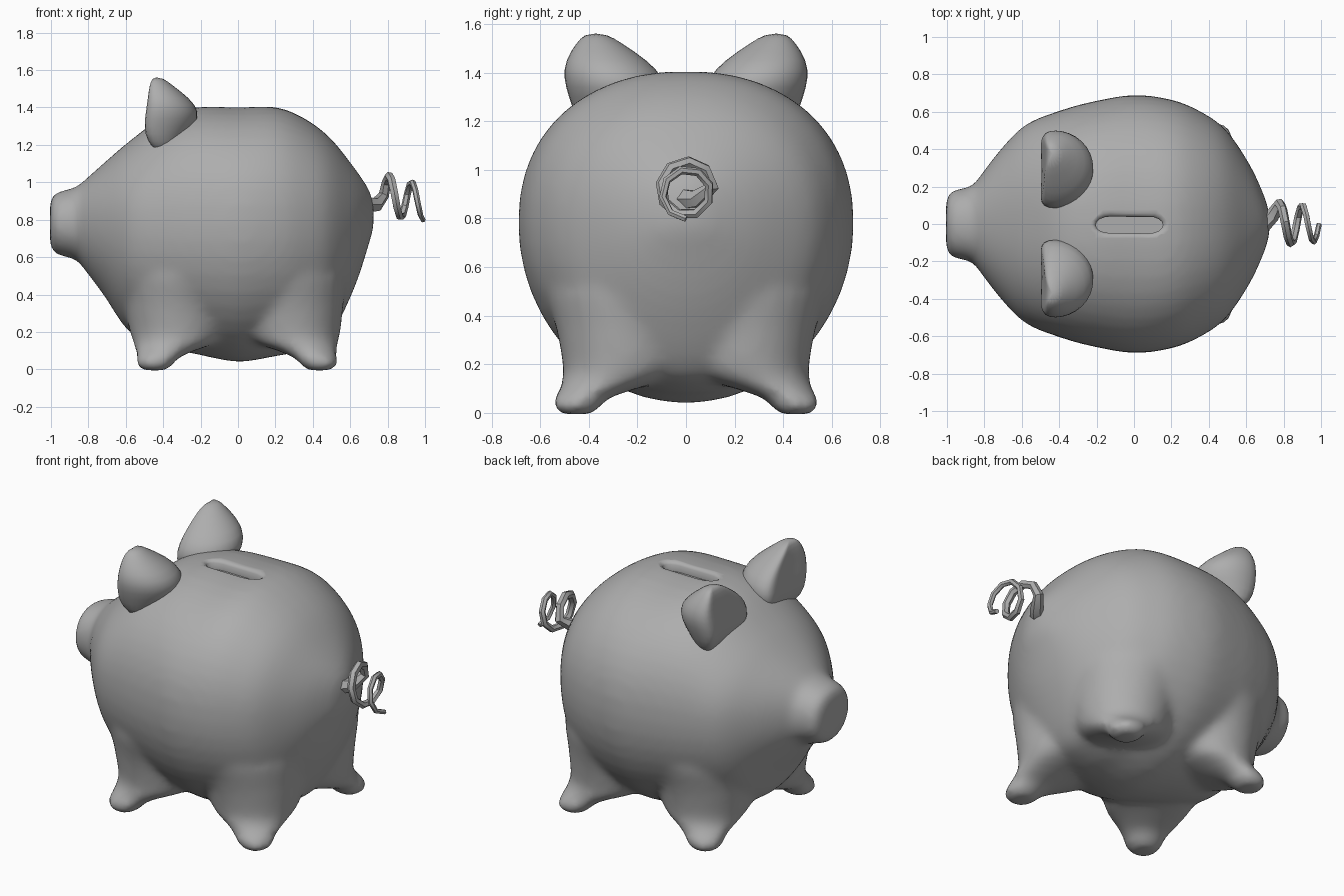
import bpy, bmesh, math
from mathutils import Vector

cube = bpy.data.objects.get("Cube")
if cube:
    bpy.data.objects.remove(cube, do_unlink=True)

clay = bpy.data.materials.new("grey clay")
clay.use_nodes = True
GREY = (0.42, 0.42, 0.42, 1)
clay.diffuse_color = GREY
clay.node_tree.nodes["Principled BSDF"].inputs["Base Color"].default_value = GREY


def loft(bm, rings):
    """Closed skin over a list of equal-length point rings."""
    rows = [[bm.verts.new(p) for p in ring] for ring in rings]
    n = len(rows[0])
    for a, b in zip(rows, rows[1:]):
        for i in range(n):
            j = (i + 1) % n
            bm.faces.new((a[i], a[j], b[j], b[i]))
    bm.faces.new(rows[0][::-1])
    bm.faces.new(rows[-1])


def refine(rows, steps=4):
    """Catmull-Rom rows between the given ones."""
    out = []
    last = len(rows) - 1
    for i in range(last):
        a, b, c, d = (rows[max(0, min(last, i + k))] for k in (-1, 0, 1, 2))
        for s in range(steps):
            t = s / steps
            out.append([q + t / 2 * (r - p + t * (2 * p - 5 * q + 4 * r - w
                                                  + t * (3 * q - p - 3 * r + w)))
                        for p, q, r, w in zip(a, b, c, d)])
    return out + [rows[-1]]


def add_object(name, bm):
    bmesh.ops.recalc_face_normals(bm, faces=bm.faces)
    mesh = bpy.data.meshes.new(name)
    bm.to_mesh(mesh)
    bm.free()
    mesh.materials.append(clay)
    obj = bpy.data.objects.new(name, mesh)
    bpy.context.collection.objects.link(obj)
    return obj


def finish(obj, angle):
    """Bake modifiers and curves, then shade smooth."""
    bpy.ops.object.select_all(action='DESELECT')
    obj.select_set(True)
    bpy.context.view_layer.objects.active = obj
    bpy.ops.object.convert(target='MESH')
    bpy.ops.object.shade_smooth_by_angle(angle=math.radians(angle))


def angles(n):
    return [2 * math.pi * i / n for i in range(n)]


# Body and snout: x, top, bottom, half width; widest at MID
MID = 0.78
SNOUT = [(-1.005, 0.905, 0.655, 0.13), (-0.978, 0.943, 0.617, 0.178),
         (-0.92, 0.96, 0.6, 0.19)]
BARREL = [
    (-0.86, 0.975, 0.585, 0.205), (-0.72, 1.10, 0.4, 0.39), (-0.58, 1.22, 0.2, 0.53),
    (-0.4, 1.35, 0.12, 0.605), (-0.22, 1.402, 0.08, 0.655), (0, 1.402, 0.04, 0.69),
    (0.2, 1.402, 0.07, 0.665), (0.35, 1.345, 0.1, 0.605), (0.49, 1.24, 0.175, 0.505),
    (0.62, 1.08, 0.43, 0.315), (0.7, 0.96, 0.67, 0.14), (0.725, 0.88, 0.76, 0.05),
]


def body_ring(x, top, bottom, width):
    ring = []
    for a in angles(48):
        c, s = math.cos(a), math.sin(a)
        if s > 0:
            c = math.copysign(abs(c) ** 0.9, c)
            ring.append((x, width * c, MID + (top - MID) * s ** 0.9))
        else:
            ring.append((x, width * c, MID + (MID - bottom) * s))
    return ring


bm = bmesh.new()
loft(bm, [body_ring(*row) for row in SNOUT + refine(BARREL)])

# Legs: height, x offset, y offset, radius; wide haunches tapering to small feet
LEG = [
    (-0.006, 0.435, 0.45, 0.06), (0.02, 0.435, 0.45, 0.095), (0.06, 0.415, 0.43, 0.115),
    (0.1, 0.37, 0.36, 0.16), (0.14, 0.315, 0.29, 0.22), (0.2, 0.29, 0.25, 0.258),
    (0.35, 0.265, 0.235, 0.3), (0.55, 0.2, 0.2, 0.387), (0.78, 0.15, 0.15, 0.37),
]
for sx in (-1, 1):
    for sy in (-1, 1):
        rings = []
        for z, cx, cy, r in refine(LEG, 3):
            lean = -0.01 - 0.1 * z if sx < 0 else 0
            rings.append([(sx * cx + lean + r * math.cos(a), sy * cy + r * math.sin(a), z)
                          for a in angles(28)])
        loft(bm, rings)
body = add_object("body", bm)

remesh = body.modifiers.new("blend", 'REMESH')
remesh.mode = 'VOXEL'
remesh.voxel_size = 0.022
soften = body.modifiers.new("soften", 'SMOOTH')
soften.factor = 0.5
soften.iterations = 11

# Coin slot: flared cutter with narrowed ends
bm = bmesh.new()
SLOT = [(1.345, 0.0), (1.385, 0.0), (1.394, 0.008), (1.41, 0.035), (1.5, 0.04)]
rings = []
for z, grow in SLOT:
    ring = []
    for a in angles(16):
        end = math.copysign(0.1, math.cos(a + 0.01))
        ring.append((-0.025 + end + (0.08 + grow) * math.cos(a),
                     (0.045 + grow) * math.sin(a) - 0.005, z))
    rings.append(ring)
loft(bm, rings)
cutter = add_object("slot_cutter", bm)
cutter.hide_render = True
cut = body.modifiers.new("coin slot", 'BOOLEAN')
cut.operation = 'DIFFERENCE'
cut.solver = 'EXACT'
cut.object = cutter
finish(body, 45)
bpy.data.objects.remove(cutter, do_unlink=True)

# Ears: height, inner y, outer y, front x, back x; flattened front
EAR = [
    (1.14, 0.2, 0.4, -0.42, -0.33), (1.22, 0.12, 0.46, -0.505, -0.29),
    (1.3, 0.07, 0.487, -0.525, -0.22), (1.38, 0.085, 0.51, -0.515, -0.2),
    (1.45, 0.155, 0.5, -0.5, -0.255), (1.52, 0.26, 0.455, -0.483, -0.35),
    (1.562, 0.33, 0.415, -0.46, -0.405),
]
for name, side in (("ear_left", 1), ("ear_right", -1)):
    bm = bmesh.new()
    rings = []
    for z, y0, y1, front, back in EAR:
        middle = front + 0.3 * (back - front)
        ring = []
        for a in angles(16):
            s = math.sin(a)
            if s > 0:
                x = middle + (back - middle) * s
            else:
                x = middle + (front - middle) * min(1, 1.9 * -s) * (1 + 0.3 * s)
            ring.append((x, side * ((y0 + y1) / 2 + (y1 - y0) / 2 * math.cos(a)), z))
        rings.append(ring)
    loft(bm, rings)
    ear = add_object(name, bm)
    ear.modifiers.new("round", 'SUBSURF').levels = 1
    finish(ear, 60)

# Tail: tapering corkscrew on a thick root
points = [Vector((0.68, -0.01, 0.88)), Vector((0.74, 0.045, 0.88))]
STEPS = 15
for i in range(STEPS + 1):
    t = i / STEPS
    a = math.pi * (3.5 * t - 0.5)
    radius = 0.108 - 0.014 * t
    points.append(Vector((0.78 + 0.21 * t, -radius * math.sin(a),
                          0.932 - 0.04 * t + radius * math.cos(a))))
curve = bpy.data.curves.new("tail", 'CURVE')
curve.dimensions = '3D'
curve.bevel_depth = 0.024
curve.bevel_resolution = 1
curve.use_fill_caps = True
spline = curve.splines.new('POLY')
spline.points.add(len(points) - 1)
for i, (knot, p) in enumerate(zip(spline.points, points)):
    knot.co = (*p, 1)
    knot.radius = 2 - 0.4 * i if i < 3 else 1.15 - 0.6 * i / len(points)
curve.materials.append(clay)
tail = bpy.data.objects.new("tail", curve)
bpy.context.collection.objects.link(tail)
finish(tail, 40)
